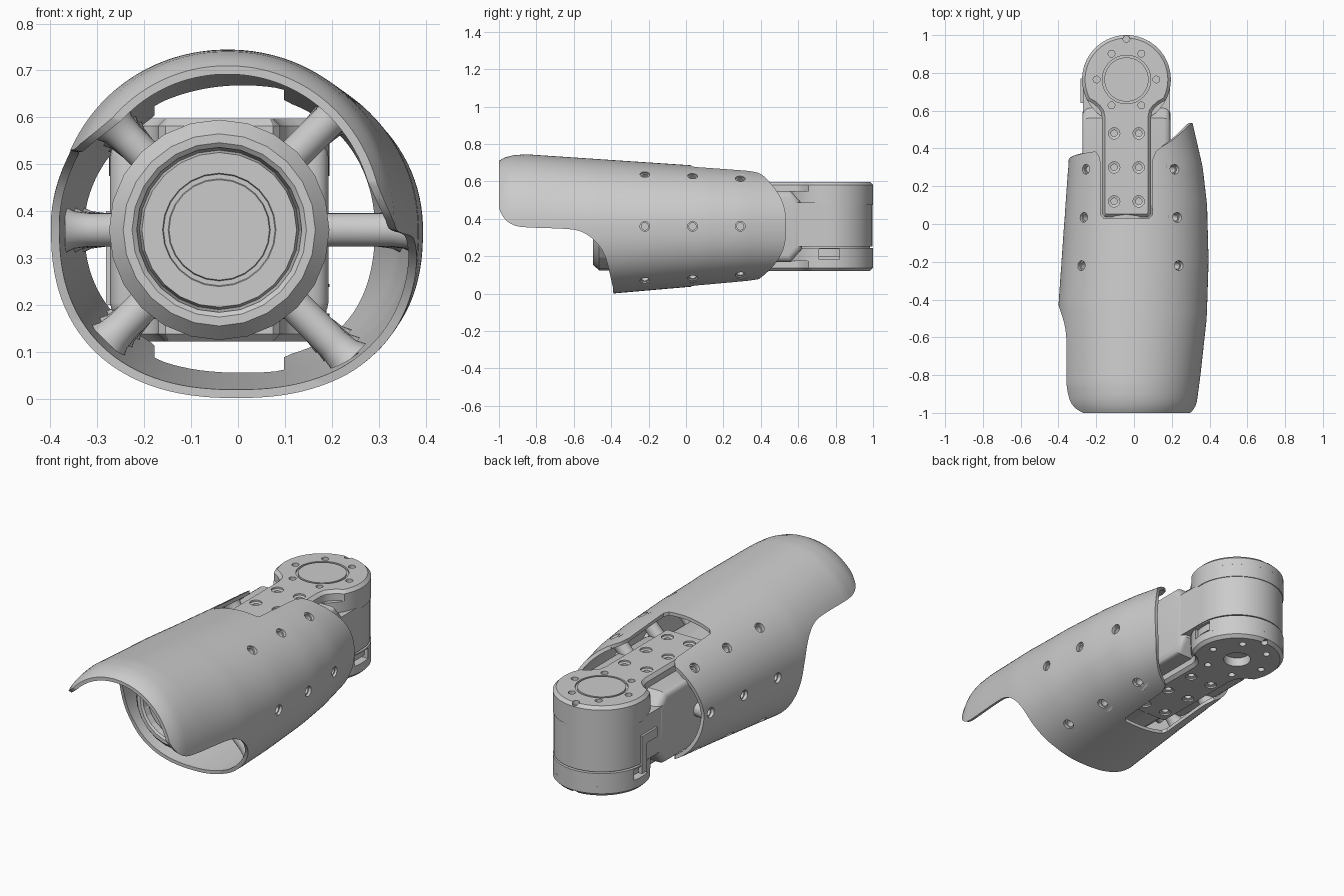
import bpy, bmesh
from math import sin, cos, pi, radians
from mathutils import Vector

if "Cube" in bpy.data.objects:
    bpy.data.objects.remove(bpy.data.objects["Cube"])

CX, CZ, JY = -0.04, 0.36, 0.765      # inner axis x / z, elbow centre y


def make(name, verts, faces):
    bm = bmesh.new()
    vs = [bm.verts.new(v) for v in verts]
    for f in faces:
        bm.faces.new([vs[i] for i in f])
    bmesh.ops.remove_doubles(bm, verts=bm.verts, dist=1e-5)
    bmesh.ops.recalc_face_normals(bm, faces=bm.faces)
    me = bpy.data.meshes.new(name)
    bm.to_mesh(me)
    bm.free()
    ob = bpy.data.objects.new(name, me)
    bpy.context.collection.objects.link(ob)
    return ob


def prism(name, pts, place, a, b):
    """Extrude a 2D outline between a and b; place(u, v, w) gives xyz."""
    n = len(pts)
    verts = [place(u, v, w) for w in (a, b) for u, v in pts]
    faces = [range(n), range(n, 2 * n)]
    faces += [(i, (i + 1) % n, n + (i + 1) % n, n + i) for i in range(n)]
    return make(name, verts, faces)


def lathe(name, prof, loc, axis, n=48, closed=False):
    q = Vector(axis).to_track_quat('Z', 'Y')
    m = len(prof)
    verts = [Vector(loc) + q @ Vector((r * cos(2 * pi * j / n), r * sin(2 * pi * j / n), h))
             for j in range(n) for r, h in prof]
    faces = [(j * m + i, j * m + (i + 1) % m, (j + 1) % n * m + (i + 1) % m, (j + 1) % n * m + i)
             for j in range(n) for i in range(m if closed else m - 1)]
    bm_faces = []
    for f in faces:                   # drop the collapsed corner on the axis
        f = [i for k, i in enumerate(f) if (verts[i] - verts[f[k - 1]]).length > 1e-6]
        if len(f) > 2:
            bm_faces.append(f)
    return make(name, verts, bm_faces)


def cyl(name, r, loc, axis, a, b, n=24):
    return lathe(name, [(0, a), (r, a), (r, b), (0, b)], loc, axis, n)


def bake(ob):
    dg = bpy.context.evaluated_depsgraph_get()
    me = bpy.data.meshes.new_from_object(ob.evaluated_get(dg))
    ob.modifiers.clear()
    ob.data = me


def join(obs):
    bm = bmesh.new()
    for o in obs:
        bm.from_mesh(o.data)
    bm.to_mesh(obs[0].data)
    bm.free()
    for o in obs[1:]:
        bpy.data.objects.remove(o)
    return obs[0]


def cut(ob, cutter):
    md = ob.modifiers.new("cut", 'BOOLEAN')
    md.operation, md.solver, md.object = 'DIFFERENCE', 'EXACT', cutter
    bake(ob)
    bpy.data.objects.remove(cutter)


def bevel(ob, width, seg, angle=40):
    md = ob.modifiers.new("bevel", 'BEVEL')
    md.width, md.segments, md.limit_method, md.angle_limit = width, seg, 'ANGLE', radians(angle)
    bake(ob)


def lerp(tab, y):
    for (a, p), (b, q) in zip(tab, tab[1:]):
        if y <= b:
            return p + (q - p) * (y - a) / (b - a)
    return tab[-1][1]


# ---- outer shell: superellipse sections swept along y ----
LEFT = [(-1, -.355), (-.95, -.375), (-.85, -.39), (-.43, -.4), (0, -.37), (.35, -.345), (.6, -.3)]
RIGHT = [(-1, .31), (-.95, .332), (-.8, .352), (-.5, .385), (-.2, .395), (.1, .387), (.3, .364), (.6, .295)]
TOP = [(-1, .71), (-.97, .728), (-.92, .741), (-.85, .745), (.35, .665), (.6, .645)]
BOTTOM = [(-1, 0), (-.4, 0), (.35, .065), (.6, .085)]


def section(y):
    l, r, t, b = (lerp(k, y) for k in (LEFT, RIGHT, TOP, BOTTOM))
    return (l + r) / 2, (t + b) / 2, (r - l) / 2, (t - b) / 2


def shell_point(ang, t, inset):
    c, s = cos(ang), sin(ang)
    end = .535 - .16 * abs(s) ** 2.5 if c > -.1 else .34 + .055 * abs(s)
    y = -1 + t * (end + 1)
    cx, cz, a, b = section(y)
    p = 2 / (2.05 if s > 0 else 2.35)
    sg = lambda v: (1 if v >= 0 else -1) * abs(v) ** p
    return Vector((cx + (a - inset) * sg(c), y, cz + (b - inset) * sg(s)))


NA, NT, THICK = 112, 40, .018
ts = [(i / NT) ** 1.25 for i in range(NT + 1)]
rows = [(t, 0) for t in ts] + [(t, THICK) for t in reversed(ts)]
M = len(rows)
verts = [shell_point(2 * pi * (j + .5) / NA, t, d) for j in range(NA) for t, d in rows]
faces = [(j * M + i, j * M + (i + 1) % M, (j + 1) % NA * M + (i + 1) % M, (j + 1) % NA * M + i)
         for j in range(NA) for i in range(M)]
shell = make("outer_shell", verts, faces)

# visor cut: side profile, slanted across x
curve = [(-1.03, .2), (-1.01, .12), (-.99, .065), (-.96, .03), (-.92, .008), (-.87, 0), (-.62, 0),
         (-.56, -.012), (-.51, -.04), (-.465, -.085), (-.43, -.15), (-.41, -.24), (-.39, -.36)]
for _ in range(2):
    new = [curve[0]]
    for (a, b), (c, d) in zip(curve, curve[1:]):
        new += [(.75 * a + .25 * c, .75 * b + .25 * d), (.25 * a + .75 * c, .25 * b + .75 * d)]
    curve = new + [curve[-1]]
outline = curve + [(-.38, -.9), (-1.3, -.9), (-1.3, .2)]
cut(shell, prism("visor_cutter", outline, lambda y, h, x: (x, y, .44 + h - .25 * x), -.7, .7))

# slots for the arm plates
slot = [(-.178, .05), (-.16, .03), (.08, .03), (.098, .05), (.098, .34), (.115, .385), (.15, .412),
        (.15, .7), (-.25, .7), (-.24, .396), (-.205, .385), (-.185, .36), (-.178, .33)]
for z0, z1 in ((.5, .95), (-.2, .22)):
    cut(shell, prism("slot_cutter", slot, lambda x, y, z: (x, y, z), z0, z1))

# standoffs between body and shell, with matching screw holes
drills, posts = [], []
for y in (-.22, .035, .29):
    cx, cz, a, b = section(y)
    for deg in (0, 45, 135, 180, 225, 315):
        dx, dz = cos(radians(deg)), sin(radians(deg))
        d = .2
        n = 2.05 if dz > 0 else 2.35
        while abs((CX + d * dx - cx) / a) ** n + abs((CZ + d * dz - cz) / b) ** n < 1:
            d += .002
        L = d - .017
        posts.append(lathe("standoffs", [(0, .2), (.036, .2), (.036, L - .05), (.04, L - .02), (.05, L),
                           (.019, L), (.019, L - .1), (0, L - .1)], (CX, y, CZ), (dx, 0, dz), 24))
        drills.append(cyl("drill", .026, (CX, y, CZ), (dx, 0, dz), d - .06, d + .06))
cut(shell, join(drills))
join(posts)

# ---- front motor ----
lathe("front_motor", [(0, .465), (.107, .465), (.109, .46), (.119, .46), (.121, .465), (.165, .465),
      (.17, .445), (.176, .49), (.186, .498), (.205, .498), (.235, .465), (.235, -.1), (0, -.1)],
      (CX, 0, CZ), (0, -1, 0), 24)

# ---- body frame behind the motor ----
frame = prism("body_frame", [(.05, .17), (.56, .17), (.62, .24), (.62, .48), (.56, .55), (.05, .55)],
              lambda y, z, x: (x, y, z), CX - .233, CX + .233)
bevel(frame, .035, 4, 80)

# ---- elbow barrel, tangent to the body ----
arc = [(CX + .231 * cos(pi * i / 40), JY + .231 * sin(pi * i / 40)) for i in range(41)]
prism("elbow_barrel", arc + [(CX - .231, .3), (CX + .231, .3)],
      lambda x, y, z: (x, y, z), .252, .488)
cyl("elbow_core", .218, (CX, JY, 0), (0, 0, 1), .2, .52, 64)

# ---- keyhole arm plates above and below ----
ring = [(.235 * cos(radians(a)), .235 * sin(radians(a))) for a in range(-28, 209, 4)]
neck = [(.175, -.128), (.15, -.15), (.136, -.17), (.13, -.2), (.13, -.71), (.115, -.727)]
keyhole = ring + [(-x, y) for x, y in neck] + [(x, y) for x, y in reversed(neck)]
for s, side in ((1, "upper"), (-1, "lower")):
    place = lambda x, y, h: (CX + x, JY + y, CZ + s * h)
    at = lambda x, y, h=0: place(x, y, h)
    up = (0, 0, s)
    plate = prism(side + "_arm_plate", keyhole, place, .185, .238)
    bm = bmesh.new()
    bm.from_mesh(plate.data)
    rim = [e for e in bm.edges if all(abs(v.co.z - CZ) > .23 for v in e.verts)]
    bmesh.ops.bevel(bm, geom=rim, offset=.016, segments=1, affect='EDGES')
    bm.to_mesh(plate.data)
    bm.free()
    # countersunk screws along the neck and around the joint
    holes = []
    for x in (-.065, .065):
        for y in (-.285, -.465, -.645):
            holes.append(lathe("hole", [(0, .205), (.017, .205), (.017, .226), (.03, .23), (.03, .26), (0, .26)],
                               at(x, y), up, 20))
    for k in range(6):
        a = k * pi / 3
        holes.append(cyl("hole", .018, at(.158 * cos(a), .158 * sin(a)), up, .215, .26, 16))
    holes.append(cyl("hole", .018, at(0, .215), up, .215, .26, 16))
    if s > 0:
        holes.append(lathe("groove", [(.117, .228), (.128, .228), (.128, .26), (.117, .26)], at(0, 0), up, 48, True))
    else:
        holes.append(cyl("hole", .068, at(0, 0), up, .19, .26, 40))
    cut(plate, join(holes))
    cap = cyl(side + "_elbow_cap", .235, at(0, 0), up, .115, .185, 80)
    if s < 0:   # cable pockets in the lower cap
        for x in (CX + .235, CX - .235):
            cut(cap, prism("pocket", [(.71, .182), (.82, .182), (.82, .238), (.71, .238)],
                           lambda y, z, w: (w, y, z), x - .05, x + .05))

# ---- small cable bracket on the left of the elbow ----
prism("cable_bracket", [(.73, .2), (.77, .2), (.77, .4), (.64, .4), (.64, .35), (.73, .35)],
      lambda y, z, x: (x, y, z), CX - .242, CX - .22)

# ---- shading ----
for ob in bpy.data.objects:
    bpy.ops.object.select_all(action='DESELECT')
    ob.select_set(True)
    bpy.context.view_layer.objects.active = ob
    ang = 12 if ob.name == "front_motor" else 32
    bpy.ops.object.shade_smooth_by_angle(angle=radians(ang))
